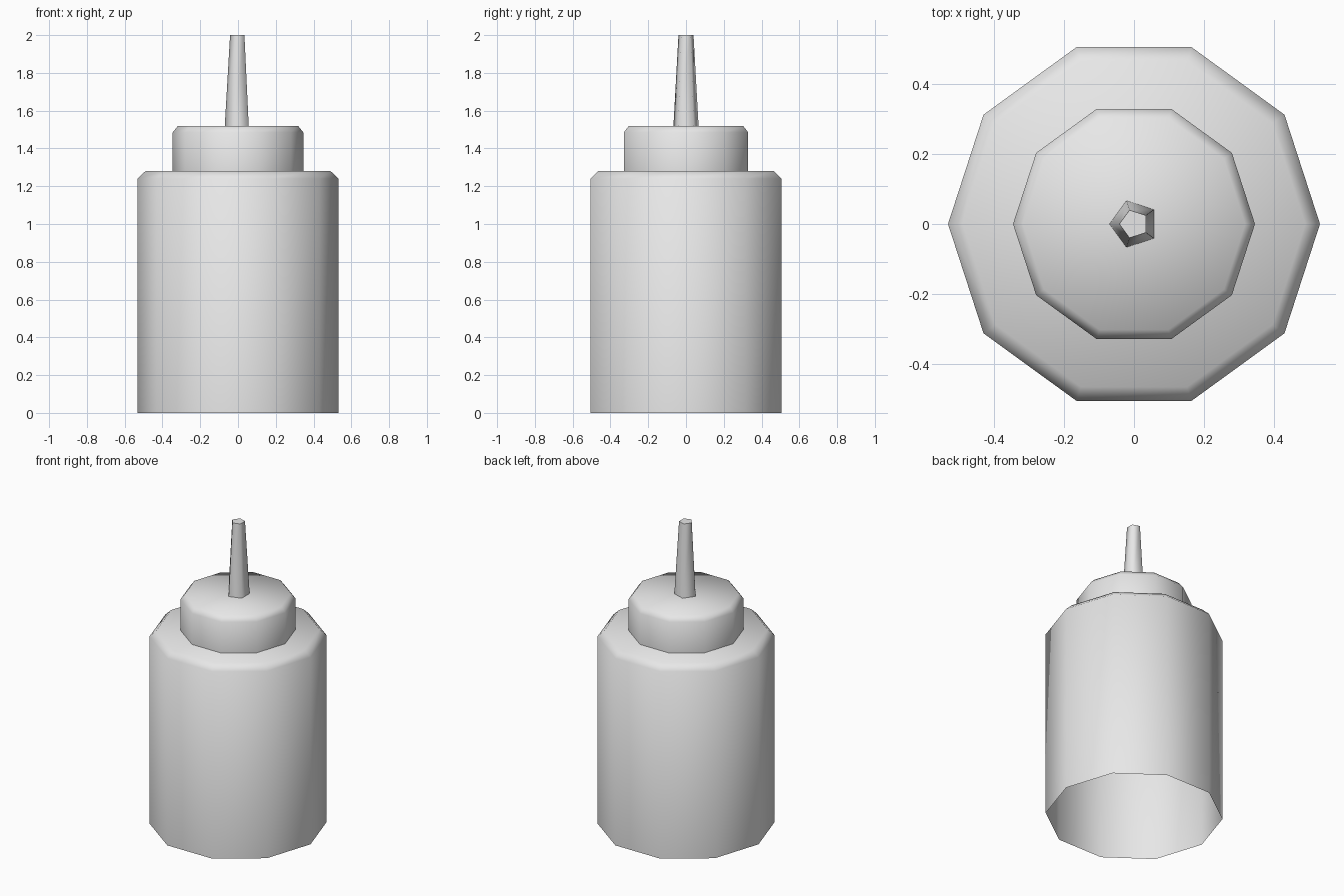
import bpy
import bmesh
import math

cube = bpy.data.objects.get("Cube")
if cube:
    bpy.data.objects.remove(cube, do_unlink=True)

grey = bpy.data.materials.new("light_grey_plastic")
grey.use_nodes = True
grey.diffuse_color = (0.8, 0.8, 0.8, 1)
grey.node_tree.nodes["Principled BSDF"].inputs["Base Color"].default_value = (0.8, 0.8, 0.8, 1)


def turned_part(name, sides, profile, start=0.0):
    """Stack rings of (radius, height), close the top and leave the base open."""
    bm = bmesh.new()
    rings = []
    for radius, z in profile:
        angles = [start + math.tau * i / sides for i in range(sides)]
        rings.append([bm.verts.new((radius * math.cos(a), radius * math.sin(a), z)) for a in angles])
    for low, high in zip(rings, rings[1:]):
        for i in range(sides):
            j = (i + 1) % sides
            bm.faces.new((low[i], low[j], high[j], high[i]))
    bm.faces.new(rings[-1])
    mesh = bpy.data.meshes.new(name)
    bm.to_mesh(mesh)
    bm.free()
    mesh.materials.append(grey)
    part = bpy.data.objects.new(name, mesh)
    bpy.context.collection.objects.link(part)
    # Smooth around the sides and bevels, sharp at the square rims
    bpy.ops.object.select_all(action="DESELECT")
    part.select_set(True)
    bpy.context.view_layer.objects.active = part
    bpy.ops.object.shade_smooth_by_angle(angle=math.radians(80))
    return part


# Bottle body with a bevelled shoulder and open underside
turned_part("bottle_body", 10, [(0.532, 0), (0.532, 1.24), (0.49, 1.28)])

# Screw lid with a bevelled top edge
turned_part("lid", 10, [(0.346, 1.28), (0.346, 1.485), (0.318, 1.52)])

# Tapered five-sided nozzle
turned_part("nozzle", 5, [(0.07, 1.52), (0.042, 2.0)], start=math.pi)
